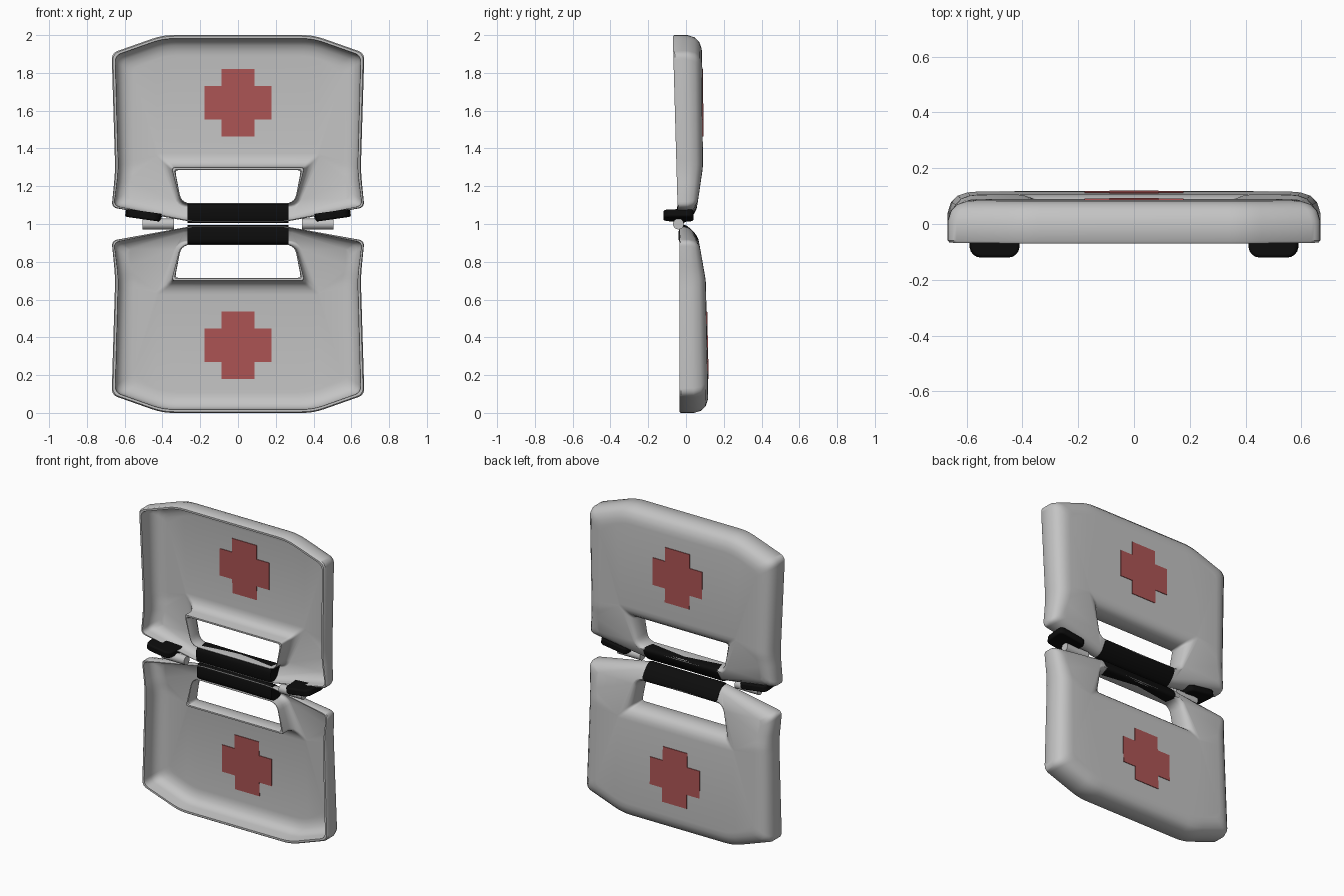
import bpy, bmesh, math
from mathutils import Vector

if "Cube" in bpy.data.objects:
    bpy.data.objects.remove(bpy.data.objects["Cube"])


def material(name, rgb):
    m = bpy.data.materials.new(name)
    m.diffuse_color = (*rgb, 1)
    m.use_nodes = True
    m.node_tree.nodes["Principled BSDF"].inputs["Base Color"].default_value = m.diffuse_color
    return m


GREY = material("light_grey", (0.55, 0.55, 0.55))
RED = material("cross_red", (0.42, 0.09, 0.09))
BLACK = material("grip_black", (0.004, 0.004, 0.004))

# case depth against distance h from the hinge line
DEPTH = [(0, 0.035), (0.05, 0.08), (0.1, 0.105), (0.3, 0.14), (1.1, 0.157)]


def depth(h):
    h = max(h, 0)
    for (a, da), (b, db) in zip(DEPTH, DEPTH[1:]):
        if h <= b:
            return da + (db - da) * (h - a) / (b - a)
    return DEPTH[-1][1]


def place(x, h, f, side, off=0):
    """Point at depth fraction f of the upper (side 1) or lower (-1) half."""
    front = -0.042 - 0.028 * h if side > 0 else -0.035
    return Vector((x, front + f * depth(h) + off, 1 + side * h))


def finish(name, bm, mat, angle=40):
    bmesh.ops.recalc_face_normals(bm, faces=bm.faces)
    me = bpy.data.meshes.new(name)
    bm.to_mesh(me)
    bm.free()
    ob = bpy.data.objects.new(name, me)
    bpy.context.collection.objects.link(ob)
    me.materials.append(mat)
    smooth(ob, angle)
    return ob


def smooth(ob, angle):
    bpy.ops.object.select_all(action='DESELECT')
    ob.select_set(True)
    bpy.context.view_layer.objects.active = ob
    bpy.ops.object.shade_smooth_by_angle(angle=math.radians(angle))


def offset_loop(half, inset):
    """Mirror the half outline, inset its corners, then round them.
    Each point is x, h, inset scale, corner size."""
    pts = half + [(-x, h, s, c) for x, h, s, c in reversed(half)]
    n = len(pts)
    P = [Vector(p[:2]) for p in pts]
    moved = []
    for i in range(n):
        d1 = (P[i] - P[i - 1]).normalized()
        d2 = (P[(i + 1) % n] - P[i]).normalized()
        n1, n2 = Vector((-d1.y, d1.x)), Vector((-d2.y, d2.x))
        m = (n1 + n2).normalized()
        moved.append(P[i] + m * (inset * pts[i][2] / m.dot(n1)))
    out = []
    for i in range(n):
        p, c = moved[i], pts[i][3]
        a = p + (moved[i - 1] - p).normalized() * c
        b = p + (moved[(i + 1) % n] - p).normalized() * c
        for k in range(6):
            t = k / 5
            out.append(a * (1 - t) ** 2 + p * 2 * t * (1 - t) + b * t * t)
    return out


OUTLINE = [(0.25, 0.012, 0.2, 0.04), (0.669, 0.088, 0.6, 0.03),
           (0.65, 0.28, 0.9, 0.06), (0.669, 0.905, 1, 0.035), (0.4, 1.0, 1, 0.06)]
HOLE = [(0.30, 0.11, 0.2, 0.05), (0.333, 0.285, 0.8, 0.02)]
# wall section: outer back, round the rim, to the inner floor
SECTION = [(0.1, 1), (0.07, 0.98), (0.035, 0.9), (0.012, 0.75), (0, 0.5), (0, 0.05),
           (0.006, 0), (0.018, 0), (0.02, 0.05), (0.02, 0.45), (0.032, 0.66),
           (0.055, 0.79), (0.085, 0.86), (0.11, 0.88)]


def shell(name, side):
    bm = bmesh.new()
    ends = [[], []]
    for half, sign in ((OUTLINE, 1), (HOLE, -1)):
        rings = [[bm.verts.new((p.x, f, p.y)) for p in offset_loop(half, sign * i)]
                 for i, f in SECTION]
        n = len(rings[0])
        for r, q in zip(rings, rings[1:]):
            for j in range(n):
                k = (j + 1) % n
                bm.faces.new((r[j], r[k], q[k], q[j]))
        for e, ring in zip(ends, (rings[0], rings[-1])):
            e += [bm.edges.get((ring[j], ring[(j + 1) % n])) for j in range(n)]
    for e in ends:
        bmesh.ops.triangle_fill(bm, use_beauty=True, use_dissolve=False,
                                edges=e, normal=(0, 1, 0))
    for v in bm.verts:
        v.co = place(v.co.x, v.co.z, v.co.y, side)
    finish(name, bm, GREY)


def cross(name, side, f, off):
    """Thin plate, lying on the wall at depth fraction f."""
    w, a, mid = 0.178, 0.088, 0.642
    corner = [(a, -w), (a, -a), (w, -a)]
    pts = []
    for k in range(4):
        ca, sa = round(math.cos(k * math.pi / 2)), round(math.sin(k * math.pi / 2))
        pts += [(x * ca - y * sa, x * sa + y * ca) for x, y in corner]
    bm = bmesh.new()
    lo, hi = [[bm.verts.new(place(x, mid + h, f, side, o)) for x, h in pts]
              for o in (off - 0.003, off + 0.003)]
    bm.faces.new(lo)
    bm.faces.new(hi)
    for j in range(12):
        k = (j + 1) % 12
        bm.faces.new((lo[j], lo[k], hi[k], hi[j]))
    finish(name, bm, RED, 20)


def grip(name, side):
    """Rounded bar wrapped over the handle."""
    spow = lambda v: math.copysign(abs(v) ** 0.6, v)
    bm = bmesh.new()
    rings = []
    for x, s in ((-0.268, 0.97), (-0.25, 1), (0, 0.97), (0.25, 1), (0.268, 0.97)):
        ring = []
        for k in range(24):
            t = k * math.tau / 24
            ring.append(bm.verts.new(place(x, 0.058 + 0.053 * s * spow(math.cos(t)),
                                           0.5 + 0.56 * s * spow(math.sin(t)), side)))
        rings.append(ring)
    for r, q in zip(rings, rings[1:]):
        for j in range(24):
            k = (j + 1) % 24
            bm.faces.new((r[j], r[k], q[k], q[j]))
    bm.faces.new(rings[0])
    bm.faces.new(rings[-1])
    finish(name, bm, BLACK)


# two case halves with crosses inside and outside, and grips
for label, side in (("upper", 1), ("lower", -1)):
    shell(label + "_case_half", side)
    cross(label + "_outer_cross", side, 1.0, 0.001)
    cross(label + "_inner_cross", side, 0.88, -0.001)
    grip(label + "_handle_grip", side)

# hinge pins and front latches
for label, s in (("right", 1), ("left", -1)):
    bpy.ops.mesh.primitive_cylinder_add(vertices=16, radius=0.029, depth=0.165,
                                        location=(s * 0.422, -0.04, 1.0),
                                        rotation=(0, math.pi / 2, 0))
    pin = bpy.context.object
    pin.name = label + "_hinge_pin"
    pin.data.materials.append(GREY)
    smooth(pin, 40)

    bm = bmesh.new()
    bmesh.ops.create_cube(bm, size=1)
    for v in bm.verts:
        v.co = (v.co.x * (0.2 if v.co.y > 0 else 0.17), v.co.y * 0.16, v.co.z * 0.042)
    upright = [e for e in bm.edges if abs(e.verts[0].co.z - e.verts[1].co.z) > 0.01]
    bmesh.ops.bevel(bm, geom=upright, offset=0.035, segments=4, profile=0.5, affect='EDGES')
    latch = finish(label + "_latch", bm, BLACK)
    latch.location = (s * 0.5, -0.04, 1.046)
    latch.rotation_euler = (0, -s * 0.14, 0)
    bev = latch.modifiers.new("soft_edges", 'BEVEL')
    bev.width, bev.segments = 0.01, 3
